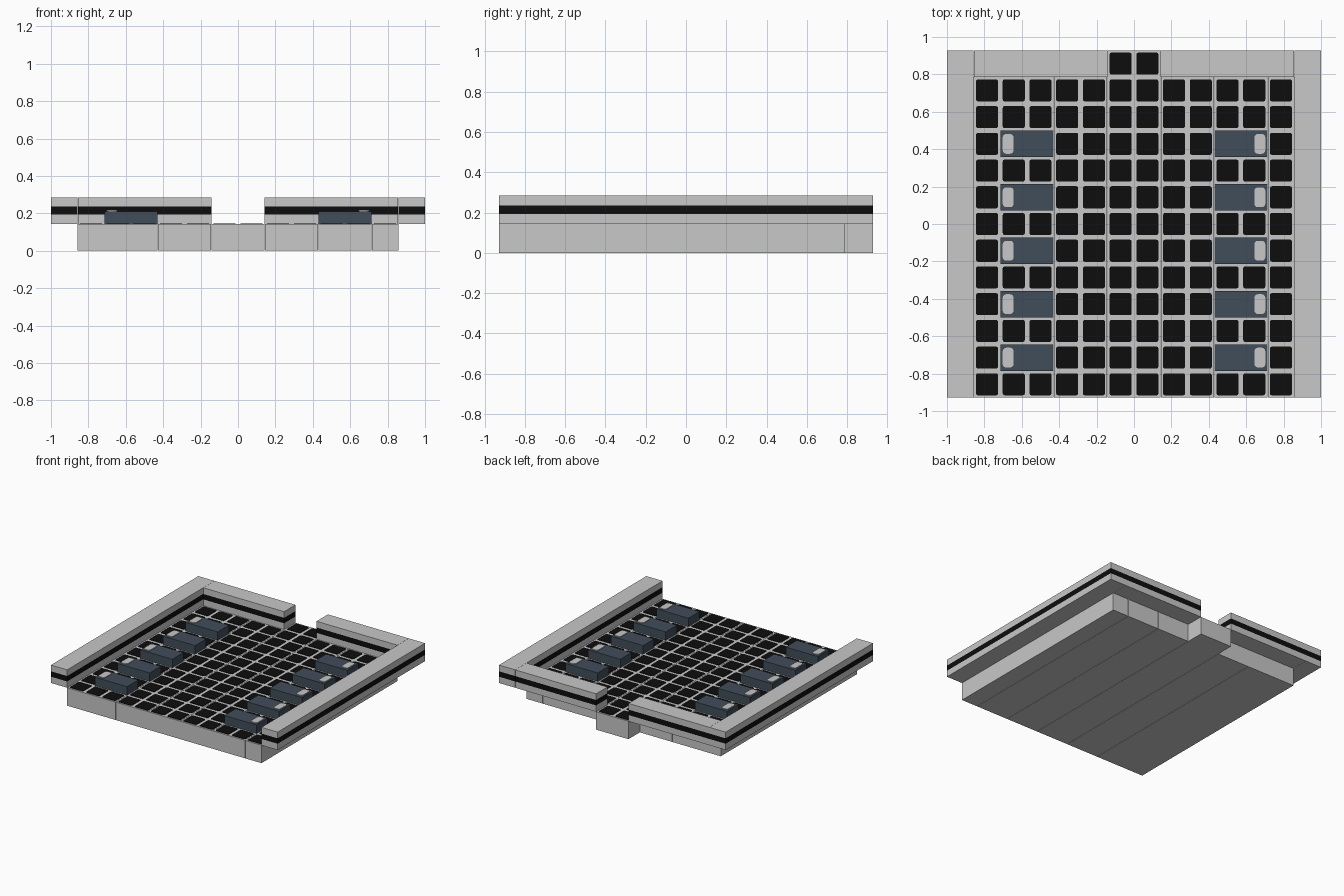
import bpy, bmesh, math

if "Cube" in bpy.data.objects:
    bpy.data.objects.remove(bpy.data.objects["Cube"])

U = 1 / 7          # grid module
DECK = U           # deck top height
G = 0.001          # half joint between neighbouring blocks


def material(name, rgb):
    m = bpy.data.materials.new(name)
    m.diffuse_color = (*rgb, 1)
    m.use_nodes = True
    m.node_tree.nodes["Principled BSDF"].inputs["Base Color"].default_value = m.diffuse_color
    return m


GREY = material("light grey", (0.58, 0.58, 0.58))
BLACK = material("black", (0.004, 0.004, 0.004))
BLUE = material("slate blue", (0.053, 0.075, 0.102))


def finish(name, bm, mats):
    me = bpy.data.meshes.new(name)
    bmesh.ops.recalc_face_normals(bm, faces=bm.faces)
    bm.to_mesh(me)
    bm.free()
    for m in mats:
        me.materials.append(m)
    ob = bpy.data.objects.new(name, me)
    bpy.context.collection.objects.link(ob)
    return ob


def prism(bm, outline, z0, z1):
    """Extrude a flat outline between two heights."""
    f = bm.faces.new([bm.verts.new((x, y, z0)) for x, y in outline])
    ext = bmesh.ops.extrude_face_region(bm, geom=[f])["geom"]
    vs = [v for v in ext if isinstance(v, bmesh.types.BMVert)]
    bmesh.ops.translate(bm, verts=vs, vec=(0, 0, z1 - z0))


def rect(x0, x1, y0, y1):
    return [(x0, y0), (x1, y0), (x1, y1), (x0, y1)]


def rounded(cx, cy, w, h, r, seg=3):
    pts = []
    for k, (sx, sy) in enumerate(((1, 1), (-1, 1), (-1, -1), (1, -1))):
        for i in range(seg + 1):
            a = math.pi / 2 * (k + i / seg)
            pts.append((cx + sx * (w / 2 - r) + r * math.cos(a),
                        cy + sy * (h / 2 - r) + r * math.sin(a)))
    return pts


def block(name, x0, x1, y0, y1, z0, z1, mat):
    bm = bmesh.new()
    prism(bm, rect(x0, x1, y0, y1), z0, z1)
    return finish(name, bm, [mat])


# Base: long planks side by side, plus the entrance step at the back
edges = [-6, -3, -1, 1, 3, 5, 6]
for i, (a, b) in enumerate(zip(edges, edges[1:])):
    block(f"base_plank_{i + 1}", a * U + (G if i else 0), b * U - (G if b < 6 else 0),
          -6.5 * U, 5.5 * U, 0, DECK, GREY)
block("back_step", -U, U, 5.5 * U, 6.5 * U, 0, DECK, GREY)


# Walls with a black band cut around every side
def wall(name, x0, x1, y0, y1):
    bm = bmesh.new()
    prism(bm, rect(x0, x1, y0, y1), DECK, 2 * U)
    for z in (0.193, 0.236):
        bmesh.ops.bisect_plane(bm, geom=bm.verts[:] + bm.edges[:] + bm.faces[:],
                               plane_co=(0, 0, z), plane_no=(0, 0, 1))
    for f in bm.faces:
        f.material_index = int(0.193 < f.calc_center_median().z < 0.236)
    finish(name, bm, [GREY, BLACK])


for side, s in (("left", -1), ("right", 1)):
    wall(f"{side}_wall", *sorted((s * 7 * U, s * 6 * U)), -6.5 * U, 6.5 * U)
    wall(f"{side}_back_wall", *sorted((s * (6 * U - G), s * U)), 5.5 * U, 6.5 * U)

# Beds with pillows, mirrored in two rows of five
bed_rows = (2, 4, 6, 8, 10)
bed_y = {row - 1: (row - 1 - 6 + 0) * U for row in bed_rows}
for n, row in enumerate((1, 3, 5, 7, 9)):
    y = (row - 6) * U
    for side, s in (("left", -1), ("right", 1)):
        x0, x1 = sorted((s * 5 * U, s * 3 * U))
        block(f"{side}_bed_{n + 1}", x0 + G, x1 - G, y - U / 2 + G, y + U / 2 - G,
              DECK, 0.211, BLUE)
        bm = bmesh.new()
        prism(bm, rounded(s * 0.673, y, 0.058, 0.106, 0.018), 0.211, 0.217)
        finish(f"{side}_pillow_{n + 1}", bm, [GREY])

# Black floor tiles, leaving out those covered by beds
bm = bmesh.new()
for row in range(13):
    for col in range(12):
        if row == 12 and col not in (5, 6):
            continue
        if row in (1, 3, 5, 7, 9) and col in (1, 2, 9, 10):
            continue
        prism(bm, rounded((col - 5.5) * U, (row - 6) * U, 0.118, 0.118, 0.01, 2),
              DECK, DECK + 0.003)
finish("floor_tiles", bm, [BLACK])
